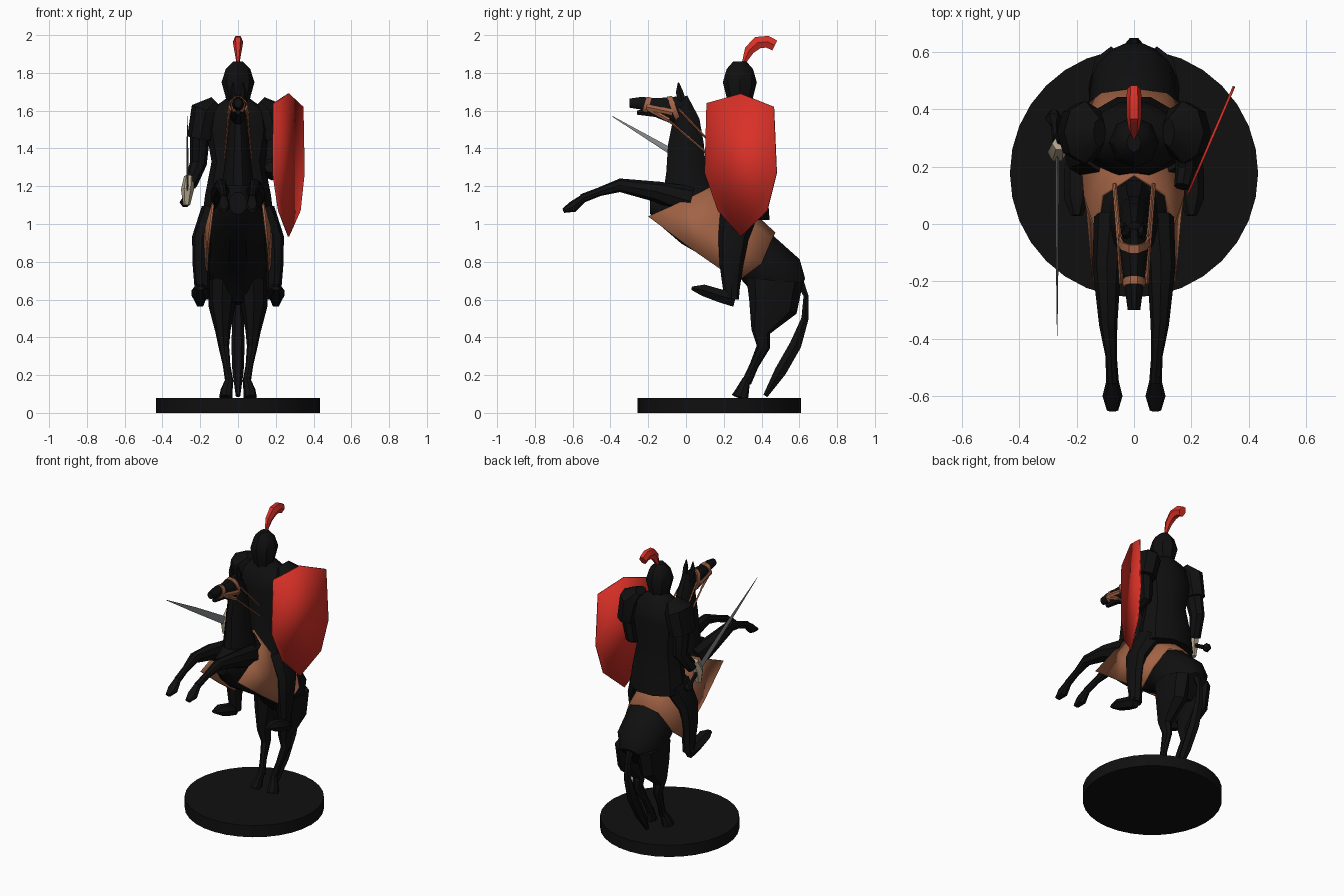
import bpy
import bmesh
from math import cos, sin, pi
from mathutils import Vector

default_cube = bpy.data.objects.get("Cube")
if default_cube:
    bpy.data.objects.remove(default_cube, do_unlink=True)


def make_material(name, red, green, blue):
    material = bpy.data.materials.new(name)
    material.use_nodes = True
    colour = (red, green, blue, 1)
    material.diffuse_color = colour
    shader = next(n for n in material.node_tree.nodes if n.type == "BSDF_PRINCIPLED")
    shader.inputs["Base Color"].default_value = colour
    shader.inputs["Roughness"].default_value = 0.8
    return material


black = make_material("black", .005, .005, .005)
leather = make_material("brown leather", .36, .125, .06)
red = make_material("red", .7, .03, .02)
tan = make_material("tan", .45, .37, .26)
steel = make_material("steel grey", .25, .26, .27)


def finish(name, mesh_builder, material, mirror=False, thickness=0):
    """Turn a bmesh into an object, with optional mirroring and thickness."""
    bmesh.ops.recalc_face_normals(mesh_builder, faces=mesh_builder.faces)
    mesh = bpy.data.meshes.new(name)
    mesh_builder.to_mesh(mesh)
    mesh_builder.free()
    mesh.materials.append(material)
    part = bpy.data.objects.new(name, mesh)
    bpy.context.collection.objects.link(part)
    if mirror:
        modifier = part.modifiers.new("mirror", "MIRROR")
        modifier.use_axis[0] = True
    if thickness:
        modifier = part.modifiers.new("thickness", "SOLIDIFY")
        modifier.thickness = thickness
        modifier.offset = 0
    bpy.ops.object.select_all(action="DESELECT")
    part.select_set(True)
    bpy.context.view_layer.objects.active = part
    bpy.ops.object.shade_smooth_by_angle(angle=pi / 5)
    return part


def loft(name, stations, material=black, mirror=False, sides=8):
    """Skin elliptical rings; a station is x, y, z, half width, half depth."""
    builder = bmesh.new()
    centres = [Vector(s[:3]) for s in stations]
    rings = []
    for i, station in enumerate(stations):
        before = centres[max(i - 1, 0)]
        after = centres[min(i + 1, len(centres) - 1)]
        along = (after - before).normalized()
        across = Vector((1, 0, 0))
        across = (across - along * across.dot(along)).normalized()
        deep = along.cross(across)
        ring = []
        for k in range(sides):
            angle = 2 * pi * k / sides
            offset = across * cos(angle) * station[3] + deep * sin(angle) * station[4]
            ring.append(builder.verts.new(centres[i] + offset))
        rings.append(ring)
    for lower, upper in zip(rings, rings[1:]):
        for k in range(sides):
            j = (k + 1) % sides
            builder.faces.new((lower[k], lower[j], upper[j], upper[k]))
    builder.faces.new(rings[0])
    builder.faces.new(rings[-1])
    return finish(name, builder, material, mirror)


def centre_loft(name, stations, material=black, sides=10):
    """Loft lying on the middle plane; a station is y, z, half width, half depth."""
    return loft(name, [(0, *s) for s in stations], material, sides=sides)


def strap(name, start, end, width, thickness=.006):
    """Flat leather strap, repeated on both sides."""
    return loft(name, [(*start, thickness, width), (*end, thickness, width)],
                leather, mirror=True, sides=4)


# Round base
loft("base", [(0, .177, 0, .433, .433), (0, .177, .08, .433, .433)], sides=32)

# Horse body, neck and head
centre_loft("horse_body", [
    (-.19, 1.11, .05, .06), (-.1, 1.11, .11, .13), (.05, 1.04, .14, .17),
    (.22, .94, .15, .17), (.38, .82, .16, .15), (.5, .7, .155, .16), (.58, .64, .09, .09)])
centre_loft("horse_neck", [
    (.02, 1.1, .1, .16), (0, 1.28, .075, .11), (0, 1.42, .06, .1),
    (0, 1.55, .05, .075), (-.03, 1.67, .03, .04)])
centre_loft("horse_head", [
    (0, 1.64, .035, .045), (-.08, 1.6, .05, .075), (-.17, 1.62, .04, .05),
    (-.24, 1.64, .03, .035), (-.3, 1.64, .022, .025)])
centre_loft("horse_jaw", [(-.14, 1.59, .03, .03), (-.26, 1.59, .015, .013)], sides=6)
loft("horse_ears", [(.025, -.02, 1.65, .015, .022), (.028, -.035, 1.7, .016, .02),
                    (.025, -.04, 1.75, .003, .003)], mirror=True, sides=5)

# Horse legs and tail
loft("front_legs", [
    (.08, .02, 1.12, .06, .08), (.095, -.15, 1.17, .05, .055), (.09, -.35, 1.205, .032, .036),
    (.08, -.46, 1.17, .02, .023), (.075, -.55, 1.135, .022, .024)], mirror=True)
loft("front_hooves", [
    (.075, -.54, 1.14, .02, .02), (.075, -.6, 1.09, .035, .03), (.075, -.65, 1.07, .02, .012)],
    mirror=True)
loft("hind_legs", [
    (.08, .47, .7, .08, .15), (.085, .46, .56, .07, .13), (.08, .395, .43, .04, .05),
    (.075, .41, .35, .028, .036), (.06, .36, .25, .02, .024), (.045, .32, .16, .022, .026)],
    mirror=True)
loft("hind_hooves", [(.045, .32, .18, .02, .02), (.06, .3, .12, .032, .035),
                     (.065, .285, .08, .035, .045)], mirror=True)
centre_loft("tail", [
    (.6, .7, .025, .025), (.635, .62, .02, .015), (.63, .5, .03, .022), (.58, .36, .035, .036),
    (.5, .22, .03, .036), (.42, .09, .012, .014)], sides=6)

# Saddle cloth, draped from the spine to its pointed lower edge
cloth_rows = [
    [(0, .17, 1.22), (.11, .1, 1.18), (.13, -.02, 1.12), (.14, -.2, 1.04)],
    [(0, .25, 1.14), (.11, .2, 1.08), (.17, .1, .98), (.16, .04, .86)],
    [(0, .34, 1.07), (.11, .33, 1.01), (.18, .24, .88), (.165, .17, .77)],
    [(0, .47, .95), (.11, .455, .92), (.18, .4, .79), (.17, .28, .7)],
]
builder = bmesh.new()
grid = [[builder.verts.new(p) for p in row] for row in cloth_rows]
for row, following in zip(grid, grid[1:]):
    for k in range(len(row) - 1):
        builder.faces.new((row[k], row[k + 1], following[k + 1], following[k]))
finish("saddle_cloth", builder, leather, mirror=True, thickness=.012)

# Bridle and reins
centre_loft("noseband", [(-.195, 1.626, .041, .047), (-.22, 1.634, .038, .044)], leather)
centre_loft("headband", [(-.05, 1.612, .054, .074), (-.075, 1.603, .056, .08)], leather)
strap("cheek_straps", (.046, -.21, 1.62), (.054, -.07, 1.59), .016)
strap("jaw_straps", (.04, -.2, 1.61), (.052, -.09, 1.55), .012)
strap("lower_reins", (.052, -.1, 1.555), (.07, .14, 1.35), .006)
strap("upper_reins", (.05, -.04, 1.61), (.066, .14, 1.42), .006)

# Rider body
centre_loft("rider_torso", [
    (.3, 1.02, .19, .15), (.3, 1.15, .175, .14), (.3, 1.33, .14, .11),
    (.3, 1.5, .17, .13), (.3, 1.6, .15, .11), (.29, 1.67, .055, .055)])
loft("pauldrons", [(.12, .32, 1.65, .03, .05), (.17, .32, 1.6, .08, .11),
                   (.2, .32, 1.45, .07, .1)], mirror=True)
loft("rider_legs", [
    (.12, .28, 1.06, .08, .1), (.19, .25, .92, .055, .08), (.195, .24, .78, .045, .062),
    (.19, .24, .66, .04, .045), (.19, .24, .6, .04, .04)], mirror=True)
loft("boots", [(.2, .26, .6, .03, .045), (.2, .18, .62, .045, .04),
               (.2, .09, .65, .045, .035), (.2, .03, .66, .02, .01)], mirror=True, sides=6)

# Arms: the right one holds the sword, the left one the shield
loft("right_arm", [(-.2, .33, 1.5, .055, .065), (-.21, .36, 1.32, .045, .05),
                   (-.25, .29, 1.21, .035, .04)])
loft("left_arm", [(.2, .33, 1.5, .055, .065), (.18, .32, 1.32, .045, .05),
                  (.18, .2, 1.27, .035, .04), (.17, .13, 1.3, .03, .03)])
loft("right_glove", [(-.26, .28, 1.25, .026, .026), (-.268, .25, 1.18, .034, .036),
                     (-.272, .25, 1.1, .018, .02)], tan, sides=6)

# Helmet and plume
centre_loft("helmet", [
    (.285, 1.6, .06, .06), (.285, 1.67, .065, .07), (.285, 1.75, .087, .09),
    (.285, 1.82, .065, .07), (.285, 1.86, .025, .035)], sides=8)
centre_loft("plume", [
    (.3, 1.84, .006, .008), (.335, 1.92, .02, .03), (.38, 1.96, .027, .038),
    (.43, 1.965, .027, .036), (.47, 1.945, .024, .034)], red, sides=6)

# Sword
loft("sword_blade", [(-.268, .24, 1.19, .006, .026), (-.268, -.08, 1.385, .005, .017),
                     (-.268, -.39, 1.57, .001, .002)], steel, sides=4)
loft("sword_grip", [(-.268, .24, 1.19, .012, .014), (-.28, .36, 1.12, .012, .014)], sides=6)
loft("sword_pommel", [(-.28, .345, 1.13, .014, .014), (-.28, .37, 1.115, .03, .03),
                      (-.28, .395, 1.1, .014, .014)], sides=6)

# Shield, a flat plate angled away from the horse
outline = [(.11, 1.64), (.29, 1.69), (.465, 1.62), (.48, 1.27),
           (.43, 1.07), (.29, .935), (.17, 1.07), (.1, 1.27)]
builder = bmesh.new()
builder.faces.new([builder.verts.new((.19 + .43 * (y - .11), y, z)) for y, z in outline])
finish("shield", builder, red, thickness=.009)
